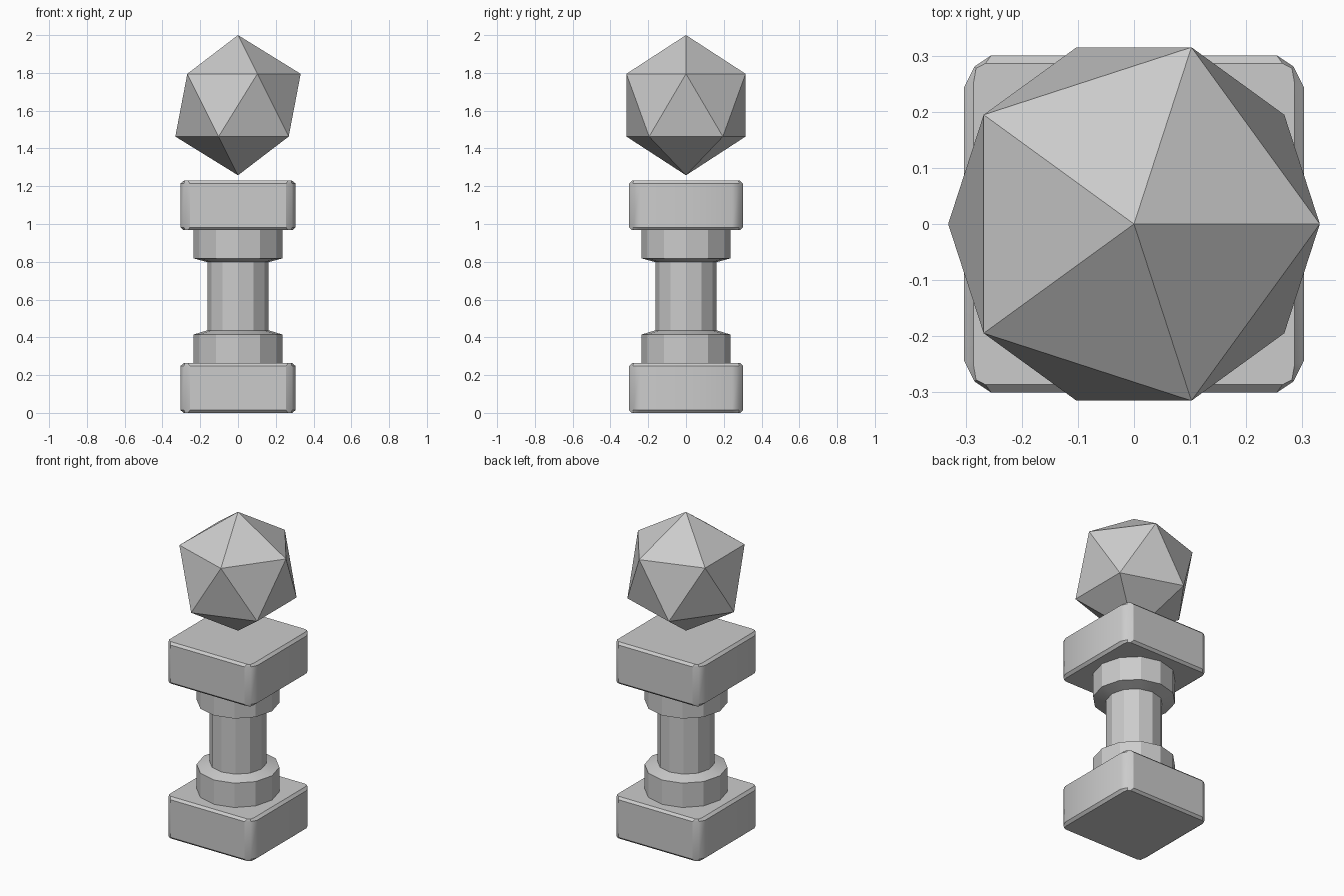
import bpy, bmesh, math

if "Cube" in bpy.data.objects:
    bpy.data.objects.remove(bpy.data.objects["Cube"])


def loft(name, rings, angle):
    """Skin a stack of equal-length point rings and cap both ends."""
    bm = bmesh.new()
    loops = [[bm.verts.new(p) for p in ring] for ring in rings]
    n = len(loops[0])
    for a, b in zip(loops, loops[1:]):
        for i in range(n):
            j = (i + 1) % n
            bm.faces.new((a[i], a[j], b[j], b[i]))
    bm.faces.new(loops[0][::-1])
    bm.faces.new(loops[-1])
    bmesh.ops.recalc_face_normals(bm, faces=bm.faces)
    mesh = bpy.data.meshes.new(name)
    bm.to_mesh(mesh)
    bm.free()
    ob = bpy.data.objects.new(name, mesh)
    bpy.context.collection.objects.link(ob)
    bpy.ops.object.select_all(action='DESELECT')
    ob.select_set(True)
    bpy.context.view_layer.objects.active = ob
    bpy.ops.object.shade_smooth_by_angle(angle=math.radians(angle))
    return ob


def square_ring(corner, z):
    """Repeat one corner's points around a square, counter-clockwise."""
    ring = []
    for sx, sy in ((1, 1), (-1, 1), (-1, -1), (1, -1)):
        pts = corner if sx * sy > 0 else corner[::-1]
        ring += [(sx * x, sy * y, z) for x, y in pts]
    return ring


def round_ring(r, z, n=12):
    return [(r * math.cos(math.tau * i / n), r * math.sin(math.tau * i / n), z)
            for i in range(n)]


# Bevelled blocks at the foot and the head
outer = [(0.304, 0.243), (0.285, 0.281), (0.255, 0.301)]
inner = [(0.287, 0.25), (0.282, 0.278), (0.265, 0.287)]
for name, z0, z1 in (("base_block", 0.0, 0.263), ("top_block", 0.967, 1.229)):
    loft(name, [square_ring(inner, z0), square_ring(outer, z0 + 0.014),
                square_ring(outer, z1 - 0.014), square_ring(inner, z1)], 30)

# Twelve-sided column with a collar at each end
profile = [(0.235, 0.26), (0.235, 0.415), (0.162, 0.437),
           (0.162, 0.798), (0.235, 0.818), (0.235, 0.97)]
loft("column", [round_ring(r, z) for r, z in profile], 20)

# Faceted gem floating above the column
bpy.ops.mesh.primitive_ico_sphere_add(subdivisions=1, radius=0.371,
                                      location=(0, 0, 1.629))
bpy.context.object.name = "gem"
